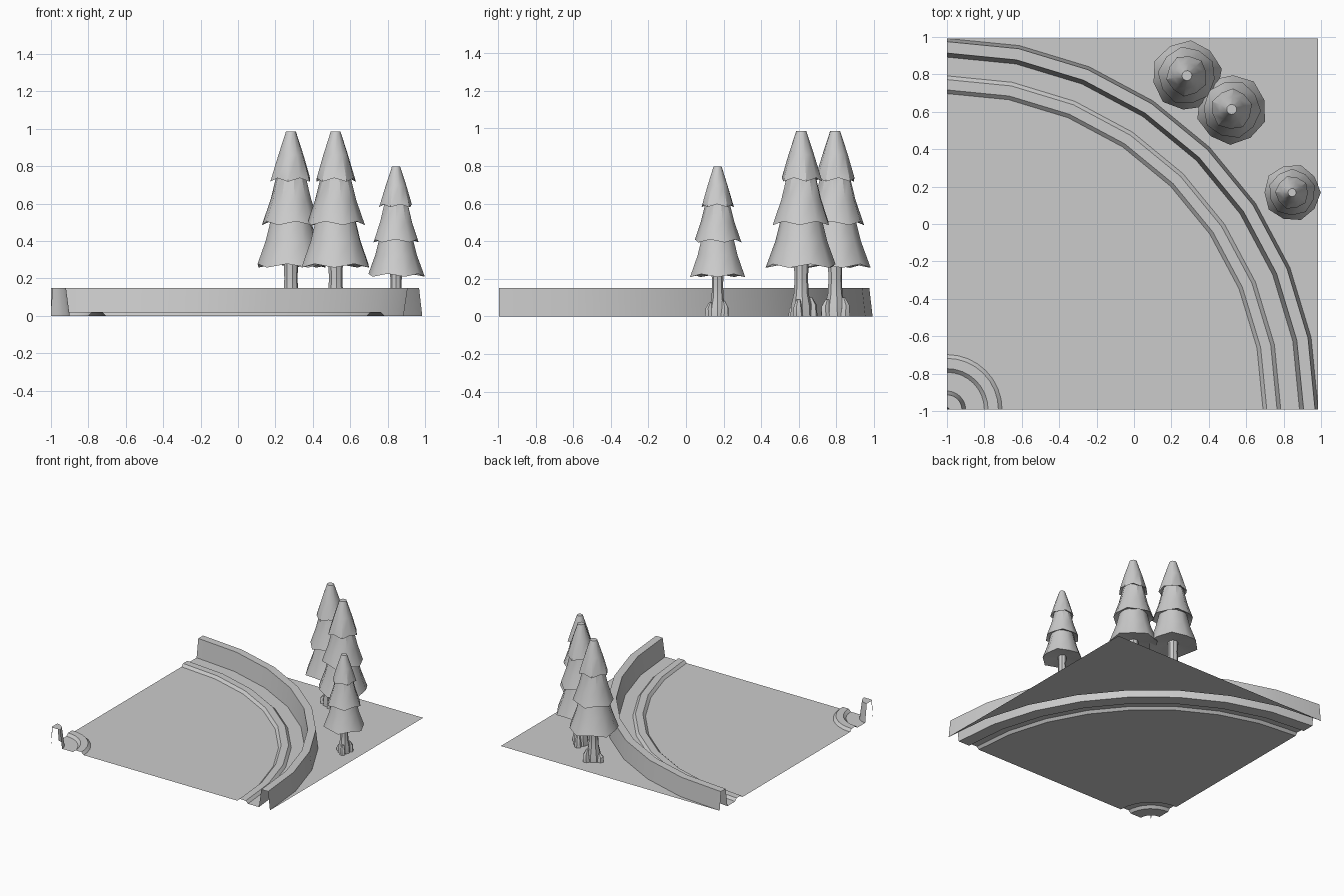
import bpy, bmesh
from math import sin, cos, pi, radians
from mathutils import Vector

if "Cube" in bpy.data.objects:
    bpy.data.objects.remove(bpy.data.objects["Cube"])

CX, CY = -1.0, -0.993      # centre of the bend
SIZE = 1.985               # side of the square tile


def finish(name, bm, recalc=True, angle=35):
    bmesh.ops.remove_doubles(bm, verts=bm.verts, dist=1e-5)
    if recalc:
        bmesh.ops.recalc_face_normals(bm, faces=bm.faces)
    me = bpy.data.meshes.new(name)
    bm.to_mesh(me)
    bm.free()
    ob = bpy.data.objects.new(name, me)
    bpy.context.collection.objects.link(ob)
    bpy.ops.object.select_all(action='DESELECT')
    ob.select_set(True)
    bpy.context.view_layer.objects.active = ob
    bpy.ops.object.shade_smooth_by_angle(angle=radians(angle))
    return ob


def bend(name, profile, steps=8):
    """Sweep an open (radius, height) profile a quarter turn round the corner."""
    bm = bmesh.new()
    rows = []
    for i in range(steps + 1):
        a = pi / 2 * i / steps
        rows.append([bm.verts.new((CX + r * cos(a), CY + r * sin(a), z))
                     for r, z in profile])
    for p, q in zip(rows, rows[1:]):
        for j in range(len(profile) - 1):
            bm.faces.new((p[j], p[j + 1], q[j + 1], q[j]))
    bmesh.ops.dissolve_degenerate(bm, edges=bm.edges, dist=1e-5)
    return finish(name, bm, recalc=False)


# Road surface, kerbs and barriers: one continuous hollow-backed sheet
bend("inner_barrier", [(0, 0), (0.012, 0.15), (0.08, 0.15), (0.1, 0)])
bend("inner_shoulder", [(0.1, 0), (0.2, 0)])
bend("inner_kerb", [(0.2, 0), (0.22, 0.02), (0.275, 0.02), (0.295, 0)])
bend("road", [(0.295, 0), (1.69, 0)])
bend("outer_kerb", [(1.69, 0), (1.71, 0.02), (1.765, 0.02), (1.785, 0)])
bend("outer_shoulder", [(1.785, 0), (1.885, 0)])
bend("outer_barrier", [(1.885, 0), (1.907, 0.15), (1.968, 0.15), (SIZE, 0)])

# Grass verge filling the outside corner
bm = bmesh.new()
corner = bm.verts.new((CX + SIZE, CY + SIZE, 0))
arc = [bm.verts.new((CX + SIZE * cos(pi / 16 * i), CY + SIZE * sin(pi / 16 * i), 0))
       for i in range(9)]
for a, b in zip(arc, arc[1:]):
    bm.faces.new((a, corner, b))
finish("verge", bm, recalc=False)


def lathe(bm, profile, origin, scale, turn, sides, wave=None):
    """Closed turned shape; the ring with index `wave` gets a zigzag edge."""
    rings = []
    for k, (r, z) in enumerate(profile):
        ring = []
        for i in range(sides):
            a = turn + 2 * pi * i / sides
            s = (1 if i % 2 else -1) if k == wave else 0
            rr, zz = r - 0.004 * s, z + 0.01 * s
            ring.append(bm.verts.new(origin + scale * Vector((rr * cos(a), rr * sin(a), zz))))
        rings.append(ring)
    for p, q in zip(rings, rings[1:]):
        for i in range(sides):
            j = (i + 1) % sides
            bm.faces.new((p[i], p[j], q[j], q[i]))
    bm.faces.new(rings[0][::-1])
    bm.faces.new(rings[-1])


def root(bm, origin, scale, a, h):
    """Stubby pointed root leaning against the trunk base."""
    d, t = Vector((cos(a), sin(a), 0)), Vector((-sin(a), cos(a), 0))
    rings = []
    for off, z, w in ((0.06, 0, 0.028), (0.063, h * 0.6, 0.022), (0.05, h, 0.01)):
        rings.append([bm.verts.new(origin + scale * (
            d * (off + w * cos(2 * pi * i / 6)) + t * (w * sin(2 * pi * i / 6))
            + Vector((0, 0, z)))) for i in range(6)])
    for p, q in zip(rings, rings[1:]):
        for i in range(6):
            j = (i + 1) % 6
            bm.faces.new((p[i], p[j], q[j], q[i]))
    bm.faces.new(rings[0][::-1])
    bm.faces.new(rings[-1])


# Foliage tiers: underside centre, skirt edge, waist, top
TIERS = [
    [(0.035, 0.29), (0.186, 0.268), (0.138, 0.40), (0.108, 0.52)],
    [(0.10, 0.52), (0.153, 0.495), (0.11, 0.62), (0.078, 0.75)],
    [(0.07, 0.75), (0.108, 0.727), (0.068, 0.86), (0.027, 0.985)],
]
TRUNK = [(0.058, 0), (0.054, 0.06), (0.04, 0.12), (0.036, 0.2), (0.04, 0.3)]


def tree(name, x, y, scale, turn):
    o = Vector((x, y, 0))
    bm = bmesh.new()
    for n, tier in enumerate(TIERS):
        lathe(bm, tier, o, scale, turn + n * 0.3, 10, wave=1)
    finish(name + "_foliage", bm)
    bm = bmesh.new()
    lathe(bm, TRUNK, o, scale, turn, 8)
    finish(name + "_trunk", bm)
    bm = bmesh.new()
    for i, h in enumerate((0.1, 0.065, 0.09)):
        root(bm, o, scale, turn + 0.9 + i * 2 * pi / 3, h)
    finish(name + "_roots", bm)


tree("tree_back", 0.283, 0.793, 1.0, 0.2)
tree("tree_middle", 0.522, 0.613, 1.0, 0.9)
tree("tree_side", 0.845, 0.168, 0.81, 0.0)
